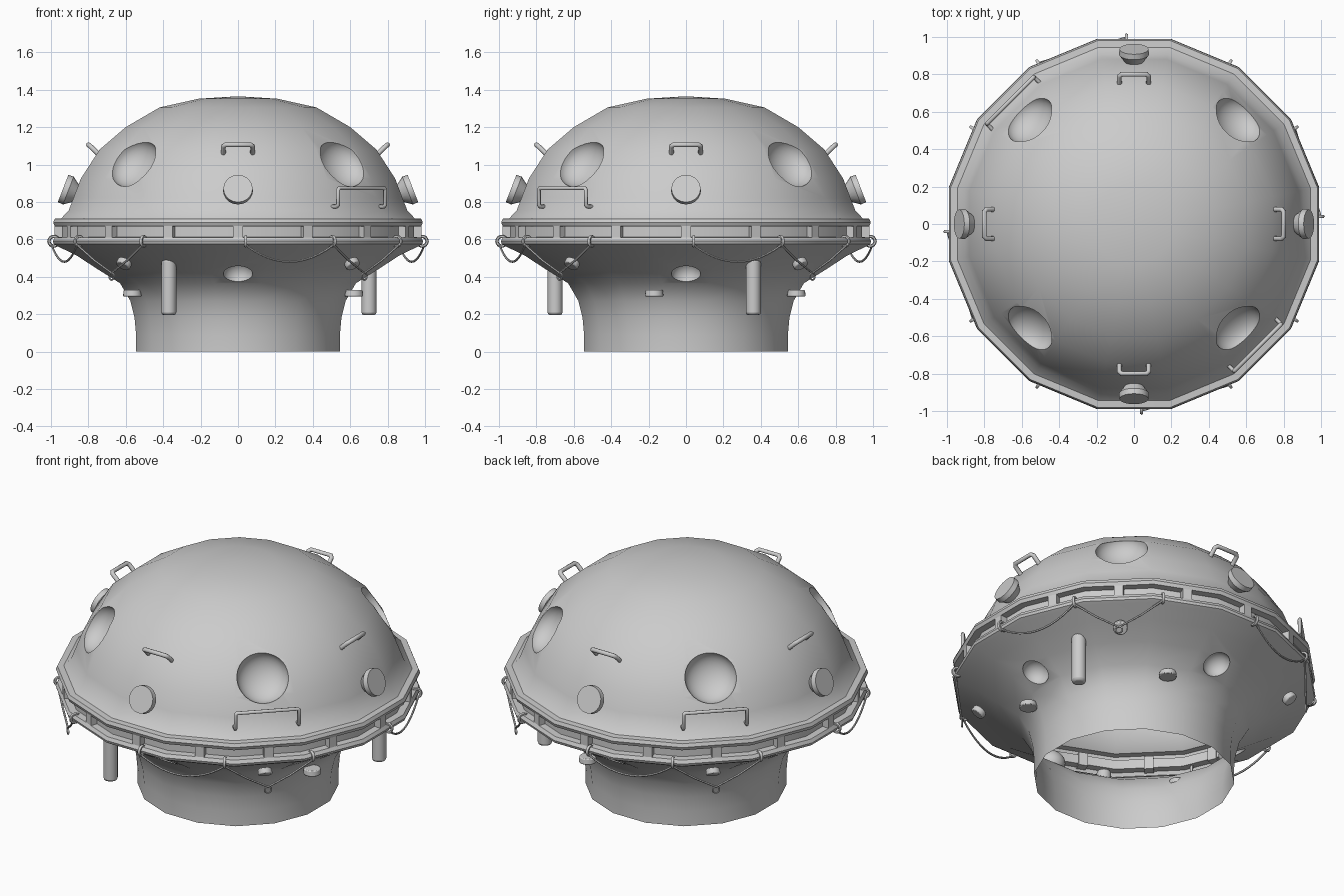
import bpy, bmesh, math
from mathutils import Vector, Matrix

if "Cube" in bpy.data.objects:
    bpy.data.objects.remove(bpy.data.objects["Cube"])

SIDES = 16
APO = math.cos(math.pi / SIDES)


def smooth(ob, angle=40):
    bpy.ops.object.select_all(action='DESELECT')
    ob.select_set(True)
    bpy.context.view_layer.objects.active = ob
    bpy.ops.object.shade_smooth_by_angle(angle=math.radians(angle))


def lathe(name, profile):
    bm = bmesh.new()
    rings = []
    for r, z in profile:
        if r == 0:
            rings.append([bm.verts.new((0, 0, z))] * SIDES)
        else:
            rings.append([bm.verts.new((r / APO * math.cos((k + .5) * math.tau / SIDES),
                                        r / APO * math.sin((k + .5) * math.tau / SIDES), z))
                          for k in range(SIDES)])
    for a, b in zip(rings, rings[1:]):
        for k in range(SIDES):
            n = (k + 1) % SIDES
            quad = [a[k], a[n], b[n], b[k]]
            bm.faces.new(list(dict.fromkeys(quad)))
    bmesh.ops.recalc_face_normals(bm, faces=bm.faces)
    me = bpy.data.meshes.new(name)
    bm.to_mesh(me)
    bm.free()
    ob = bpy.data.objects.new(name, me)
    bpy.context.collection.objects.link(ob)
    return ob


def polar(angle, r, z):
    a = math.radians(angle)
    return Vector((r * math.cos(a), r * math.sin(a), z))


def cone(name, loc, axis, r1, r2, depth, bevel=0, verts=20):
    rot = Vector(axis).to_track_quat('Z', 'Y').to_euler()
    bpy.ops.mesh.primitive_cone_add(vertices=verts, radius1=r1, radius2=r2, depth=depth,
                                    location=loc, rotation=rot)
    ob = bpy.context.object
    ob.name = name
    if bevel:
        m = ob.modifiers.new("bevel", 'BEVEL')
        m.width, m.segments, m.limit_method = bevel, 2, 'ANGLE'
    smooth(ob)
    return ob


def tube(name, pts, r, res=2):
    cu = bpy.data.curves.new(name, 'CURVE')
    cu.dimensions = '3D'
    cu.bevel_depth, cu.bevel_resolution, cu.use_fill_caps = r, res, True
    sp = cu.splines.new('POLY')
    sp.points.add(len(pts) - 1)
    for p, co in zip(sp.points, pts):
        p.co = (*co, 1)
    ob = bpy.data.objects.new(name, cu)
    bpy.context.collection.objects.link(ob)
    bpy.ops.object.select_all(action='DESELECT')
    ob.select_set(True)
    bpy.context.view_layer.objects.active = ob
    bpy.ops.object.convert(target='MESH')
    smooth(bpy.context.object, 50)


# Body: neck, flared hull, two rims with a groove, dome
body = lathe("raft_body", [
    (0, 0), (.545, 0), (.545, .09), (.553, .18), (.575, .27), (.63, .365), (.75, .44), (.865, .515),
    (.965, .563), (.985, .575), (.99, .59), (.98, .61), (.94, .612), (.94, .668),
    (.98, .67), (.988, .69), (.98, .71), (.945, .712), (.905, .755), (.88, .82), (.84, .925),
    (.74, 1.08), (.60, 1.20), (.42, 1.305), (.21, 1.352), (0, 1.365)])

# Bowl recesses cut in the dome (diagonal) and the hull (square on)
cutters = []


def bowl(loc, axis, radius, depth):
    bpy.ops.mesh.primitive_uv_sphere_add(segments=32, ring_count=16, location=loc,
                                         rotation=Vector(axis).to_track_quat('Z', 'Y').to_euler())
    ob = bpy.context.object
    ob.scale = (radius, radius, depth)
    ob.name = "recess_cutter"
    ob.hide_render = True
    cutters.append(ob)


for k in range(4):
    bowl(polar(45 + 90 * k, .79, 1.01), polar(45 + 90 * k, .82, .57), .145, .10)
    bowl(polar(90 * k, .71, .417), polar(90 * k, .6, -.8), .078, .07)
for c in cutters:
    m = body.modifiers.new("recess", 'BOOLEAN')
    m.operation, m.solver, m.object = 'DIFFERENCE', 'EXACT', c
bpy.context.view_layer.update()
bpy.context.view_layer.objects.active = body
for m in list(body.modifiers):
    bpy.ops.object.modifier_apply(modifier=m.name)
for c in cutters:
    bpy.data.objects.remove(c)

# Open the underside of the neck
bm = bmesh.new()
bm.from_mesh(body.data)
bmesh.ops.delete(bm, geom=[f for f in bm.faces if all(v.co.z < .001 for v in f.verts)], context='FACES')
bm.to_mesh(body.data)
bm.free()
smooth(body, 38)

# Posts bridging the groove between the rims
for k in range(SIDES):
    a = k * 360 / SIDES
    bpy.ops.mesh.primitive_cube_add(size=1, location=polar(a, .955, .64), rotation=(0, 0, math.radians(a)))
    bpy.context.object.name = "rim_post"
    bpy.context.object.scale = (.05, .052, .08)

for k in range(4):
    q = 90 * k
    rot = Matrix.Rotation(math.radians(q), 3, 'Z')

    # Round lamp on a tapered base, and a grab handle above it
    n = polar(q, .93, .36)
    c = polar(q, .91, .862)
    cone("lamp_disc", c + n * .012, n, .08, .078, .03)
    cone("lamp_base", c - n * .027, n, .045, .08, .048)
    tube("grab_handle", [rot @ Vector(p) for p in (
        (.74, -.078, 1.05), (.79, -.078, 1.098), (.8, -.066, 1.106),
        (.8, .066, 1.106), (.79, .078, 1.098), (.74, .078, 1.05))], .013)

    # Pulley below the rim and the rope rig around it
    d = q - 45
    cone("pulley", polar(d, .862, .47), polar(d, .6, -.8), .04, .04, .035, .006)
    clips = [rot @ Vector(p) for p in ((.04, -.985, .59), (.505, -.85, .59), (.85, -.505, .59))]
    for c in clips:
        bpy.ops.mesh.primitive_torus_add(
            location=c, rotation=Vector((-c.y, c.x, 0)).to_track_quat('Z', 'Y').to_euler(),
            major_radius=.026, minor_radius=.009, major_segments=14, minor_segments=6)
        bpy.context.object.name = "rope_clip"
        smooth(bpy.context.object, 60)
    a, b, e = [v + Vector((v.x, v.y, 0)) * .012 - Vector((0, 0, .02)) for v in clips]
    sag = []
    for i in range(13):
        t = i / 12
        sag.append(a.lerp(b, t) - Vector((0, 0, .09 * 4 * t * (1 - t))))
    tube("rope_loop", sag, .006, 1)
    tip = polar(d, .955, .42)
    tube("rope_vee", [b, b.lerp(tip, .5) - Vector((0, 0, .008)), tip,
                      e.lerp(tip, .5) - Vector((0, 0, .008)), e], .006, 1)
    bpy.ops.mesh.primitive_torus_add(
        location=tip - Vector((0, 0, .018)),
        rotation=polar(d, 1, 0).to_track_quat('Z', 'Y').to_euler(),
        major_radius=.019, minor_radius=.005, major_segments=16, minor_segments=6)
    bpy.context.object.name = "rope_ring"
    smooth(bpy.context.object, 60)

# Long rails on two opposite diagonals
for d in (-45, 135):
    rot = Matrix.Rotation(math.radians(d), 3, 'Z')
    half = [(.87, .178, .775), (.925, .178, .775), (.935, .178, .785), (.935, .178, .865), (.935, .17, .873)]
    pts = half + [(x, -y, z) for x, y, z in reversed(half)]
    tube("side_rail", [rot @ Vector(p) for p in pts], .011)

# Two hanging canisters
for x, y in ((-.37, -.70), (.70, .36)):
    cone("canister", (x, y, .345), (0, 0, 1), .04, .04, .30, .014)

# Three small steps on the neck
for x, y in ((.62, -.17), (.25, .59), (-.565, -.30)):
    cone("neck_step", (x, y, .312), (0, 0, 1), .05, .046, .034, .005)
